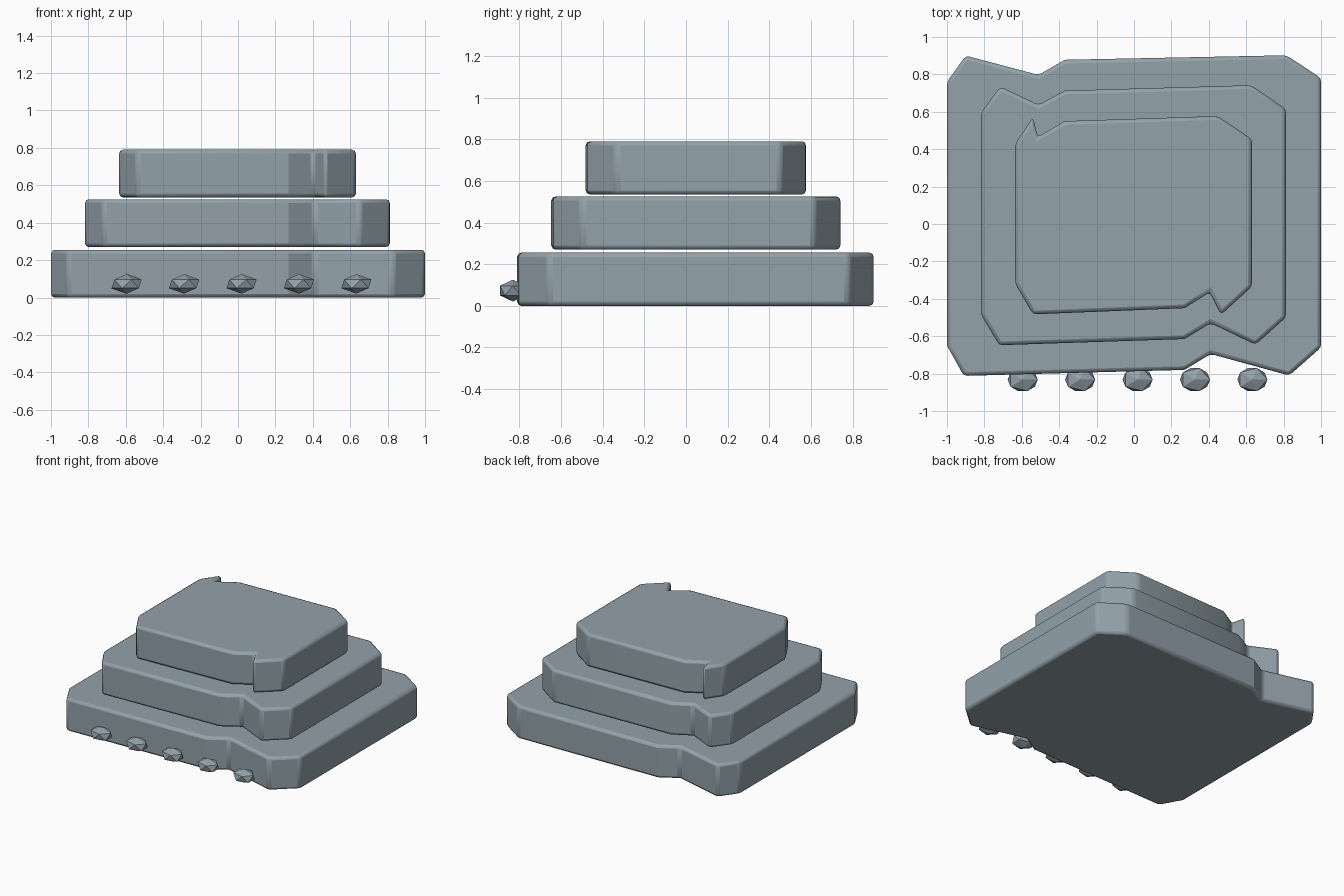
import bpy, bmesh

if "Cube" in bpy.data.objects:
    bpy.data.objects.remove(bpy.data.objects["Cube"])

stone = bpy.data.materials.new("grey_blue_stone")
stone.diffuse_color = (0.29, 0.36, 0.40, 1)
stone.use_nodes = True
stone.node_tree.nodes["Principled BSDF"].inputs["Base Color"].default_value = stone.diffuse_color


def slab(name, outline, z0, z1):
    # extruded outline with softly rounded edges
    bm = bmesh.new()
    face = bm.faces.new([bm.verts.new((x, y, z0)) for x, y in outline])
    res = bmesh.ops.extrude_face_region(bm, geom=[face])
    for v in res["geom"]:
        if isinstance(v, bmesh.types.BMVert):
            v.co.z = z1
    bmesh.ops.recalc_face_normals(bm, faces=bm.faces)
    me = bpy.data.meshes.new(name)
    bm.to_mesh(me)
    bm.free()
    ob = bpy.data.objects.new(name, me)
    bpy.context.collection.objects.link(ob)
    me.materials.append(stone)
    bev = ob.modifiers.new("rounded_edges", 'BEVEL')
    bev.width = 0.02
    bev.segments = 2
    bev.limit_method = 'ANGLE'
    bpy.ops.object.select_all(action='DESELECT')
    ob.select_set(True)
    bpy.context.view_layer.objects.active = ob
    bpy.ops.object.shade_smooth_by_angle(angle=0.5)


# three stacked rock tiers
slab("lower_tier", [
    (-1, -0.65), (-0.91, -0.812), (0.27, -0.78), (0.41, -0.695),
    (0.83, -0.81), (1, -0.66), (1, 0.78), (0.815, 0.902),
    (-0.37, 0.878), (-0.51, 0.797), (-0.90, 0.90), (-1, 0.76)], 0, 0.255)
slab("middle_tier", [
    (-0.818, -0.485), (-0.72, -0.648), (0.27, -0.615), (0.41, -0.53),
    (0.65, -0.645), (0.812, -0.50), (0.812, 0.615), (0.625, 0.742),
    (-0.37, 0.713), (-0.51, 0.637), (-0.715, 0.735), (-0.818, 0.595)], 0.27, 0.525)
slab("upper_tier", [
    (-0.635, -0.32), (-0.54, -0.483), (0.27, -0.45), (0.405, -0.365),
    (0.465, -0.485), (0.63, -0.335), (0.63, 0.455), (0.445, 0.577),
    (-0.37, 0.55), (-0.515, 0.465), (-0.54, 0.57), (-0.635, 0.43)], 0.535, 0.79)

# row of faceted pebbles along the front
for i in range(5):
    bpy.ops.mesh.primitive_ico_sphere_add(
        subdivisions=1, radius=0.09, location=(-0.595 + 0.307 * i, -0.832, 0.073))
    ob = bpy.context.object
    ob.name = f"pebble_{i + 1}"
    ob.scale = (1, 0.8, 0.58)
    ob.data.materials.append(stone)
